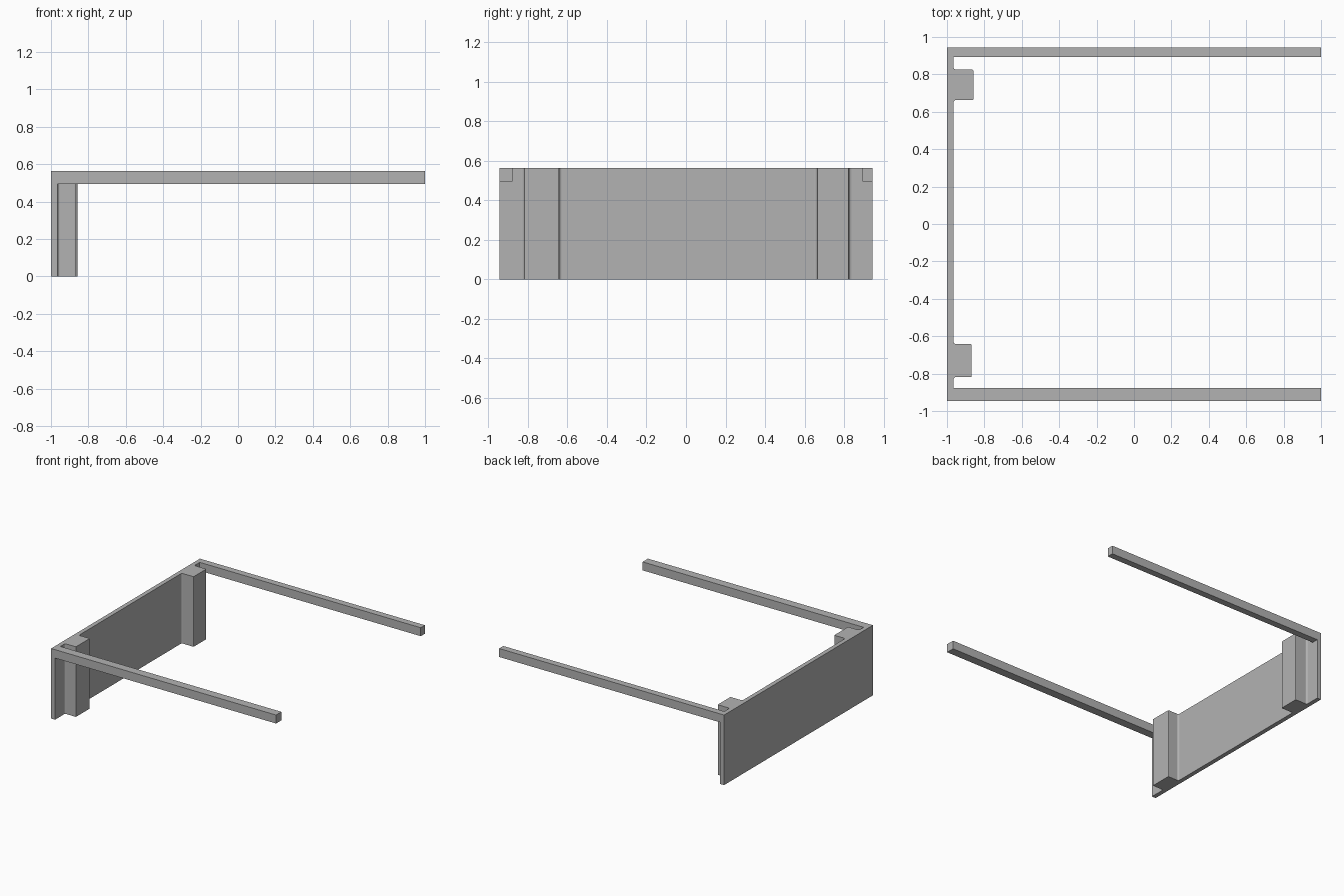
import bpy, bmesh, math
from mathutils import Vector

if "Cube" in bpy.data.objects:
    bpy.data.objects.remove(bpy.data.objects["Cube"])

H = 0.563             # overall height
BACK, FACE = -1.0, -0.965   # outer and inner faces of the panel
HALF = 0.945          # half width

grey = bpy.data.materials.new("plain grey")
grey.diffuse_color = (0.45, 0.45, 0.45, 1)
grey.use_nodes = True
grey.node_tree.nodes["Principled BSDF"].inputs["Base Color"].default_value = grey.diffuse_color


def rounded(corners, steps=4):
    """Outline from (x, y, radius) corners, each rounded by an arc."""
    pts = []
    for i, (x, y, r) in enumerate(corners):
        p = Vector((x, y))
        if r == 0:
            pts.append(p)
            continue
        a = (Vector(corners[i - 1][:2]) - p).normalized()
        b = (Vector(corners[(i + 1) % len(corners)][:2]) - p).normalized()
        centre = p + (a + b) * r
        for k in range(steps + 1):
            t = k / steps * math.pi / 2
            pts.append(centre - b * r * math.cos(t) - a * r * math.sin(t))
    return pts


def extrude(name, outline, z0, z1):
    bm = bmesh.new()
    face = bm.faces.new([bm.verts.new((p[0], p[1], z0)) for p in outline])
    top = bmesh.ops.extrude_face_region(bm, geom=[face])["geom"]
    bmesh.ops.translate(bm, vec=(0, 0, z1 - z0),
                        verts=[v for v in top if isinstance(v, bmesh.types.BMVert)])
    bmesh.ops.recalc_face_normals(bm, faces=bm.faces)
    mesh = bpy.data.meshes.new(name)
    bm.to_mesh(mesh)
    bm.free()
    mesh.materials.append(grey)
    obj = bpy.data.objects.new(name, mesh)
    bpy.context.collection.objects.link(obj)
    return obj


def post(y0, y1, x):
    """Corners of one post, filleted where it meets the panel."""
    return [(FACE, y0, 0.014), (x, y0, 0.005), (x, y1, 0.005), (FACE, y1, 0.014)]


# Panel with its two posts, one continuous cross-section
corners = [(BACK, -HALF, 0), (FACE, -HALF, 0)]
corners += post(-0.818, -0.642, -0.868) + post(0.663, 0.825, -0.859)
corners += [(FACE, HALF, 0), (BACK, HALF, 0)]
extrude("back_panel_with_posts", rounded(corners), 0, H)

# Long rails reaching forward from the top corners of the panel
for name, y0, y1 in (("front_rail", -HALF, -0.877), ("rear_rail", 0.892, HALF)):
    extrude(name, [(FACE, y0), (1, y0), (1, y1), (FACE, y1)], 0.495, H)
